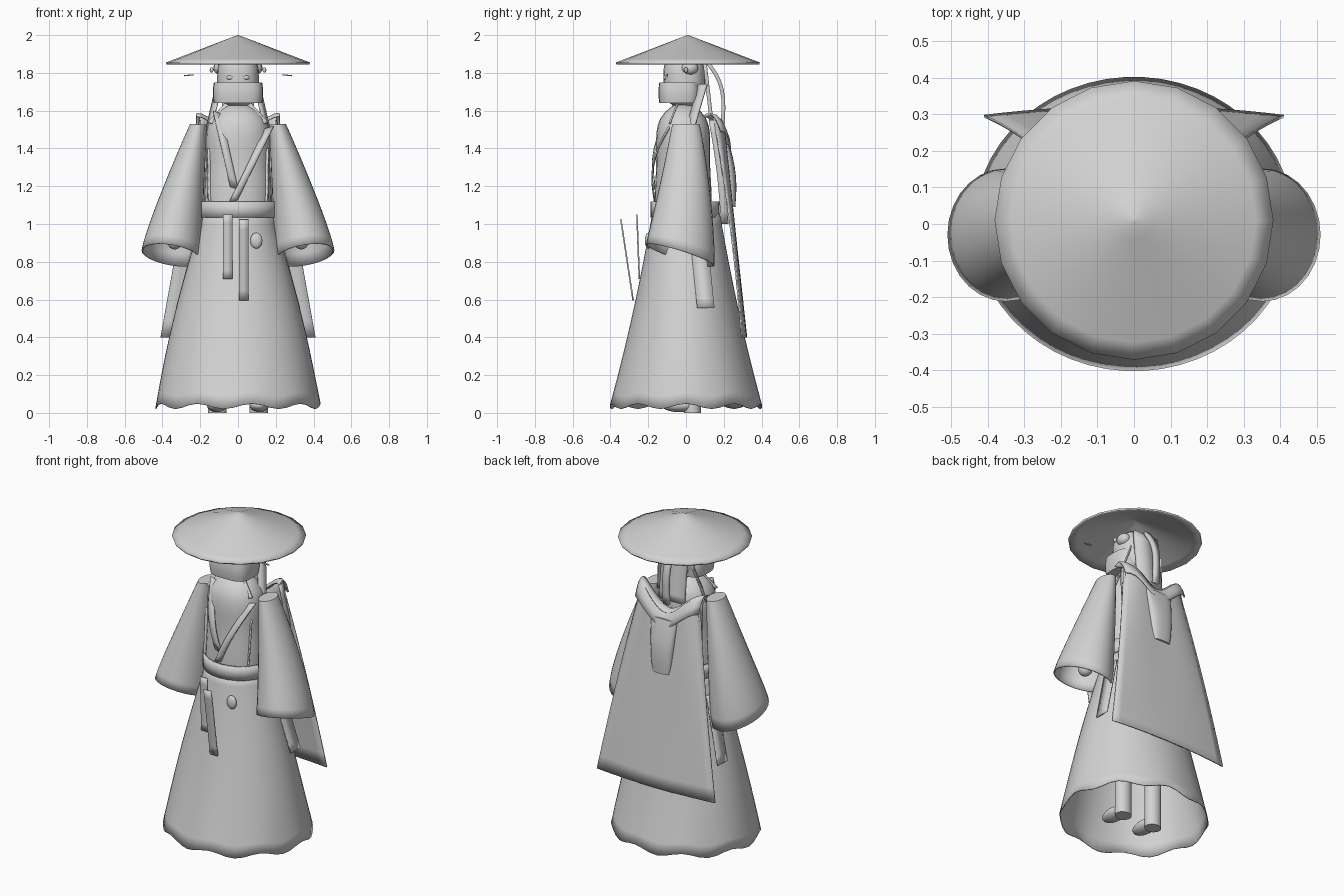
import bpy, bmesh, math
from mathutils import Vector

cube = bpy.data.objects.get("Cube")
if cube:
    bpy.data.objects.remove(cube, do_unlink=True)

# One plain grey cloth colour
grey = bpy.data.materials.new("plain_grey")
grey.use_nodes = True
grey.diffuse_color = (.65, .65, .65, 1)
grey.node_tree.nodes["Principled BSDF"].inputs["Base Color"].default_value = grey.diffuse_color


def mix(start, end, t):
    return start + (end - start) * t


def finish(name, bm, mirror=False, thick=0, angle=40):
    """Turn a bmesh into a smooth-shaded object, optionally mirrored and thickened."""
    bmesh.ops.recalc_face_normals(bm, faces=bm.faces)
    mesh = bpy.data.meshes.new(name)
    bm.to_mesh(mesh)
    bm.free()
    mesh.materials.append(grey)
    part = bpy.data.objects.new(name, mesh)
    bpy.context.collection.objects.link(part)
    bpy.ops.object.select_all(action='DESELECT')
    part.select_set(True)
    bpy.context.view_layer.objects.active = part
    bpy.ops.object.shade_smooth_by_angle(angle=math.radians(angle))
    if thick:
        shell = part.modifiers.new("thickness", 'SOLIDIFY')
        shell.thickness = thick
        shell.offset = 0
    if mirror:
        part.modifiers.new("mirror", 'MIRROR')


def sheet(bm, rows, closed=False):
    """Bridge neighbouring rows of coordinates with quads and return the vertex rows."""
    grid = [[bm.verts.new(co) for co in row] for row in rows]
    for lower, upper in zip(grid, grid[1:]):
        count = len(lower)
        for k in range(count if closed else count - 1):
            after = (k + 1) % count
            bm.faces.new((lower[k], lower[after], upper[after], upper[k]))
    return grid


def loft(name, shape, steps=8, sides=24, square=1, tilt=0, lean=0, wave=0, bottom=True, top=True, **style):
    """Skin ellipses; shape(t) gives centre x, centre y, height, x radius, y radius."""
    rows = []
    for i in range(steps + 1):
        t = i / steps
        cx, cy, z, rx, ry = shape(t)
        row = []
        for k in range(sides):
            angle = math.tau * k / sides
            c, s = math.cos(angle), math.sin(angle)
            x = rx * math.copysign(abs(c) ** square, c)
            y = ry * math.copysign(abs(s) ** square, s)
            drop = (tilt * y - lean * x) * (1 - t) ** 2 - wave * math.cos(9 * angle) * (1 - t) ** 8
            row.append((cx + x, cy + y, z - drop))
        rows.append(row)
    bm = bmesh.new()
    grid = sheet(bm, rows, closed=True)
    if bottom:
        bm.faces.new(grid[0])
    if top:
        bm.faces.new(grid[-1])
    finish(name, bm, **style)


def ribbon(name, start, end, half, bow=(0, 0, 0), steps=8, thick=.008, **style):
    """Flat strip from start to end, half wide to either side, bulging by bow in the middle."""
    half = Vector(half)
    rows = []
    for i in range(steps + 1):
        t = i / steps
        middle = Vector(start).lerp(Vector(end), t) + Vector(bow) * math.sin(math.pi * t)
        rows.append((middle - half, middle + half))
    bm = bmesh.new()
    sheet(bm, rows)
    finish(name, bm, thick=thick, **style)


def ball(name, place, size, **style):
    bm = bmesh.new()
    bmesh.ops.create_uvsphere(bm, u_segments=16, v_segments=10, radius=1)
    bmesh.ops.scale(bm, vec=size, verts=bm.verts)
    bmesh.ops.translate(bm, vec=place, verts=bm.verts)
    finish(name, bm, angle=60, **style)


# Hollow conical straw hat
def hat_shape(t):
    radius = mix(.38, .002, t)
    return 0, .01, mix(1.85, 1.995, t), radius, radius


loft("hat", hat_shape, sides=20, bottom=False, thick=.01)


# Head, face covering and neck
def head_shape(t):
    radius = .11 * (1 - abs(2 * t - 1) ** 4 * .8) ** .5
    return 0, -.01, mix(1.62, 1.9, t), radius, radius


def mask_shape(t):
    swell = .005 * math.sin(math.pi * t)
    return 0, -.035, mix(1.64, 1.75, t), .128 + swell, .106 + swell


loft("head", head_shape, square=.85)
loft("face_mask", mask_shape, square=.6)
loft("neck", lambda t: (0, 0, mix(1.5, 1.7, t), .055, .055), steps=1)
ball("eye", (.04, -.106, 1.775), (.022, .014, .013), mirror=True)

# Hair: side buns, beads, floating wisps, locks, back fall and tail
ball("side_bun", (.095, .02, 1.825), (.035, .045, .035), mirror=True)
ball("hair_bead", (.14, 0, 1.815), (.01, .01, .014), mirror=True)
ribbon("wisp", (.235, -.1, 1.79), (.285, -.1, 1.785), (0, 0, .003), mirror=True)
ribbon("side_lock", (.1, .09, 1.74), (.155, .02, 1.5), (.014, .022, 0), mirror=True)
ribbon("back_hair", (0, .1, 1.85), (0, .14, 1.5), (.085, 0, 0), thick=.02)
ribbon("hair_tail", (0, .11, 1.86), (0, .19, 1.5), (.02, 0, 0), bow=(0, .04, .03), thick=.02)


# Robe body, long flaring skirt with a scalloped hem, and open sash ring
def torso_shape(t):
    radius = max(.06, .18 * (1 - t ** 8) ** .5) - .01 * math.sin(math.pi * t) ** 4
    return 0, -.015, mix(1.04, 1.63, t), radius, radius * .84


def skirt_shape(t):
    swell = math.sin(math.pi * t)
    return 0, 0, mix(.035, 1.06, t), mix(.435, .178, t) + .02 * swell, mix(.4, .175, t) - .012 * swell


loft("torso", torso_shape, steps=16, square=.9)
loft("skirt", skirt_shape, steps=16, sides=54, wave=.014, bottom=False, top=False, thick=.006)
loft("sash", lambda t: (0, -.005, mix(1.035, 1.12, t), .2, .177), steps=2, bottom=False, top=False, thick=.012)

# Crossed lapels and hanging chest bands
ribbon("left_lapel", (.165, -.09, 1.51), (-.025, -.165, 1.12), (.024, 0, .008), bow=(0, -.045, 0))
ribbon("right_lapel", (-.11, -.08, 1.59), (-.02, -.165, 1.19), (.022, 0, -.008), bow=(0, -.045, 0))
ribbon("collar", (.05, -.045, 1.63), (.14, -.085, 1.53), (.02, 0, .01), mirror=True)
ribbon("chest_band", (.15, -.085, 1.4), (.145, -.11, 1.1), (.012, -.01, 0), mirror=True)


# Wide bell sleeves with arms and hands inside
def sleeve_shape(t):
    ease = t ** 1.2
    return mix(.352, .21, ease), -.03 * (1 - t) ** 2, mix(.835, 1.525, t), mix(.155, .042, ease), mix(.178, .07, ease)


loft("sleeve", sleeve_shape, steps=12, sides=28, tilt=.31, lean=.16, bottom=False, thick=.008, mirror=True)
loft("arm", lambda t: (mix(.33, .23, t), mix(-.03, 0, t), mix(.93, 1.45, t), .035, .035), steps=1, mirror=True)
ball("hand", (.335, -.03, .91), (.04, .045, .045), mirror=True)

# Front sash tails, waist charm and side ribbons
ribbon("short_sash_tail", (-.055, -.26, 1.05), (-.055, -.247, .71), (.025, 0, 0))
ribbon("long_sash_tail", (.03, -.345, 1.025), (.03, -.28, .595), (.026, 0, 0))
ball("waist_charm", (.097, -.2, .912), (.032, .018, .042))
ribbon("side_ribbon", (.22, .065, .95), (.325, .105, .555), (0, .046, 0), mirror=True)

# Cape and folded collar: tops dip in the middle and curl round the shoulders
spread = [k / 8 - 1 for k in range(17)]


def dip(u):
    return .12 * math.sin(math.pi / 2 * u) ** 2


cape_rows = []
for i in range(15):
    t = i / 14
    cape_rows.append([(u * mix(.2, .41, t), mix(.205, .32 - .025 * u ** 2, t) - .06 * u ** 4 * (1 - t) ** 2,
                       mix(1.45 + dip(u), .4, t)) for u in spread])
cape = bmesh.new()
sheet(cape, cape_rows)
finish("cape", cape, thick=.008)

collar_rows = []
for i in range(7):
    t = i / 6
    collar_rows.append([(u * .22, mix(.14, .235, t) - .05 * u ** 4,
                         1.45 + dip(u) + .02 * math.sin(math.pi * t) - .08 * t ** 3) for u in spread])
collar = bmesh.new()
sheet(collar, collar_rows)
finish("cape_collar", collar, thick=.008)

# Shoulder straps and the tapered pouch on the back
ribbon("shoulder_strap", (.2, .14, 1.55), (.2, .205, 1), (0, .02, 0), bow=(.02, .01, 0), mirror=True)
loft("back_pouch", lambda t: (0, mix(.245, .215, t), mix(1.09, 1.42, t), mix(.055, .09, t ** .6),
                              .016 + .018 * math.sin(math.pi * t)), square=.8)

# Legs and shoes
loft("leg", lambda t: (.11, .035, mix(0, .75, t), .05, .045), steps=1, mirror=True)
ball("shoe", (.112, -.035, .04), (.052, .095, .036), mirror=True)
